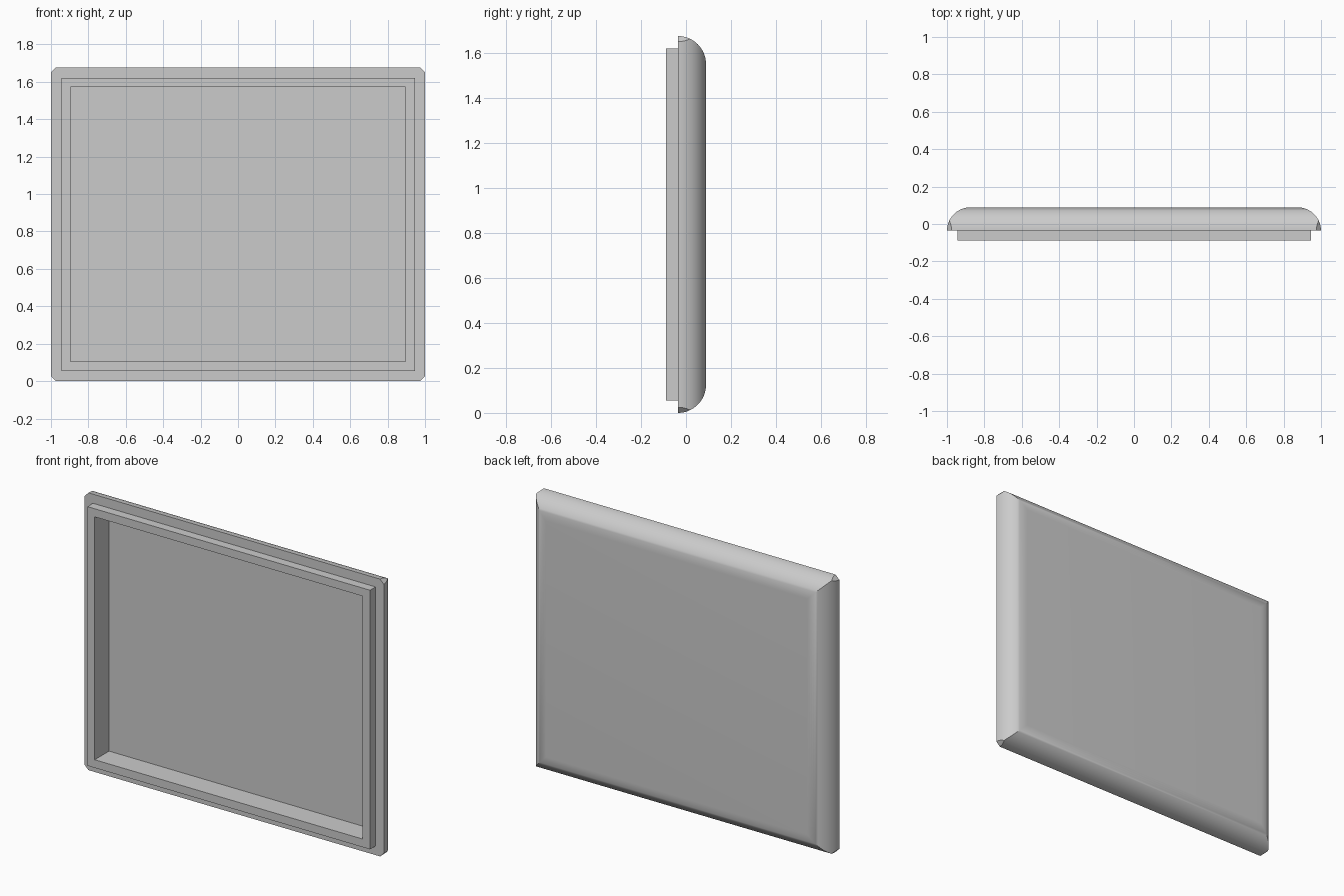
import bpy, bmesh, math
from mathutils import Vector

cube = bpy.data.objects.get("Cube")
if cube:
    bpy.data.objects.remove(cube, do_unlink=True)

WIDTH, HEIGHT = 2.0, 1.676
FRONT, BACK = -0.089, 0.089        # rim face and rounded back
LEDGE = -0.036                     # front of the outer flange
FLOOR = 0.048                      # bottom of the recess
RADIUS = BACK - LEDGE
CHAMFER = 0.025
STEPS = 16

grey = bpy.data.materials.new("light_grey")
grey.use_nodes = True
colour = (0.6, 0.6, 0.6, 1)
grey.diffuse_color = colour
grey.node_tree.nodes["Principled BSDF"].inputs["Base Color"].default_value = colour

# Section of the lid as (inset from the outline, depth), recess floor to back
section = [(0.104, FLOOR), (0.104, FRONT), (0.055, FRONT), (0.055, LEDGE)]
for i in range(STEPS + 1):
    a = math.pi / 2 * i / STEPS
    section.append((RADIUS * (1 - math.cos(a)), LEDGE + RADIUS * math.sin(a)))

bm = bmesh.new()


def rectangle(inset, y):
    """Ring of four corners, inset from the outer outline."""
    x, low, high = WIDTH / 2 - inset, inset, HEIGHT - inset
    return [bm.verts.new(p) for p in
            ((-x, y, low), (x, y, low), (x, y, high), (-x, y, high))]


# Skin the mitred rings and close the recess floor and back panel
rings = [rectangle(*p) for p in section]
for a, b in zip(rings, rings[1:]):
    for i in range(4):
        j = (i + 1) % 4
        bm.faces.new((a[i], a[j], b[j], b[i]))
bm.faces.new(rings[0])
bm.faces.new(rings[-1])

# Clip the four outer corners
for sx in (-1, 1):
    for sz in (-1, 1):
        point = Vector((sx * (WIDTH / 2 - CHAMFER), 0, HEIGHT / 2 * (1 + sz)))
        cut = bmesh.ops.bisect_plane(
            bm, geom=bm.verts[:] + bm.edges[:] + bm.faces[:],
            plane_co=point, plane_no=Vector((sx, 0, sz)).normalized(),
            clear_outer=True)
        edges = [e for e in cut["geom_cut"] if isinstance(e, bmesh.types.BMEdge)]
        bmesh.ops.holes_fill(bm, edges=edges, sides=0)
bmesh.ops.recalc_face_normals(bm, faces=bm.faces[:])

mesh = bpy.data.meshes.new("tray_lid")
bm.to_mesh(mesh)
bm.free()
mesh.materials.append(grey)
lid = bpy.data.objects.new("tray_lid", mesh)
bpy.context.collection.objects.link(lid)

# Smooth rounded sides, sharp edges kept
bpy.ops.object.select_all(action="DESELECT")
lid.select_set(True)
bpy.context.view_layer.objects.active = lid
bpy.ops.object.shade_smooth_by_angle(angle=math.radians(30))
